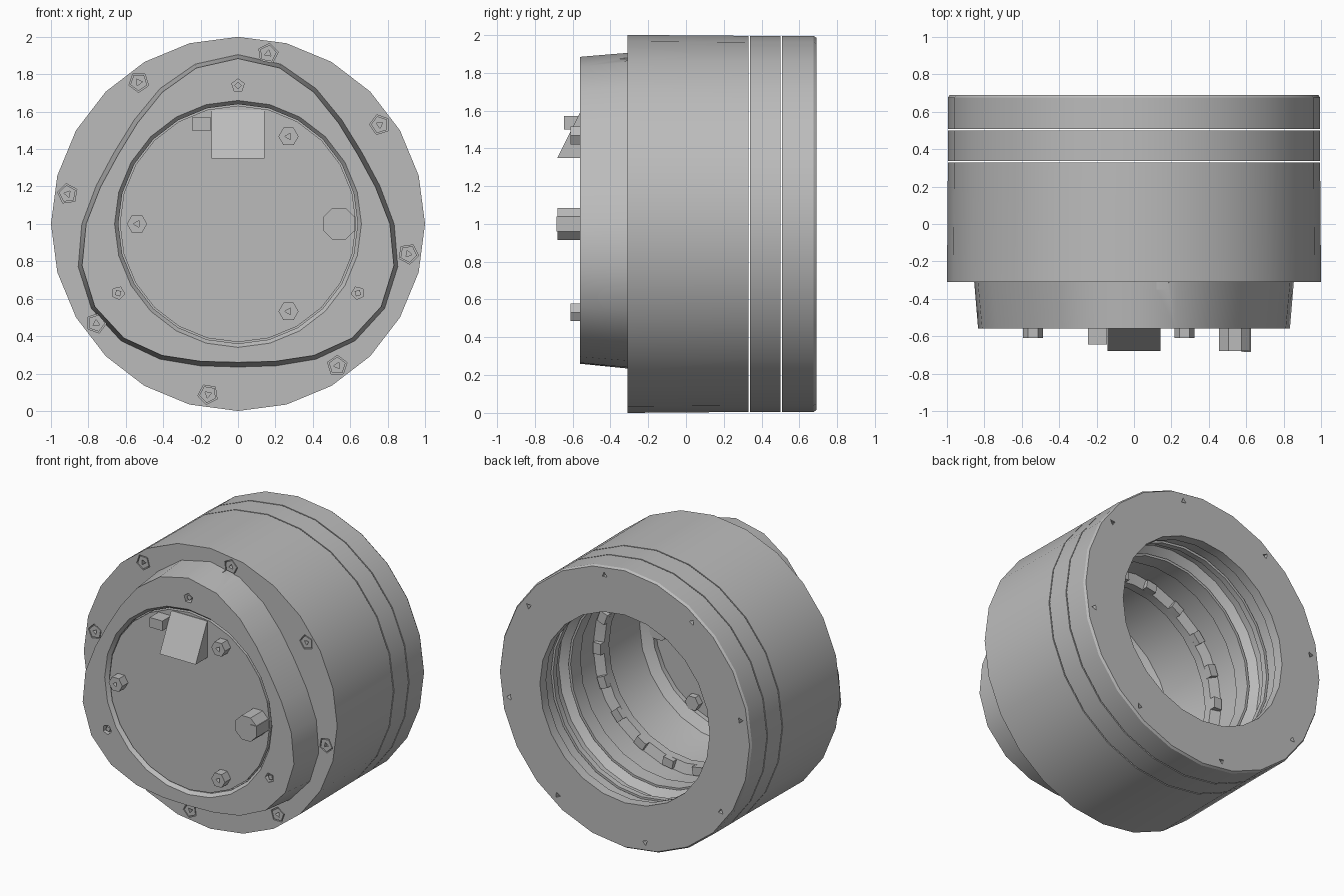
import bpy, bmesh, math
from mathutils import Matrix

if "Cube" in bpy.data.objects:
    bpy.data.objects.remove(bpy.data.objects["Cube"])

SIDES = 24
CZ = 1.0  # height of the barrel axis

grey = bpy.data.materials.new("plain_grey")
grey.diffuse_color = (0.5, 0.5, 0.5, 1)
grey.use_nodes = True
grey.node_tree.nodes["Principled BSDF"].inputs["Base Color"].default_value = grey.diffuse_color


def finish(name, bm):
    bmesh.ops.recalc_face_normals(bm, faces=bm.faces)
    me = bpy.data.meshes.new(name)
    bm.to_mesh(me)
    bm.free()
    me.materials.append(grey)
    ob = bpy.data.objects.new(name, me)
    bpy.context.collection.objects.link(ob)
    return ob


def activate(ob):
    bpy.ops.object.select_all(action='DESELECT')
    ob.select_set(True)
    bpy.context.view_layer.objects.active = ob


def smooth(ob, deg=30):
    activate(ob)
    bpy.ops.object.shade_smooth_by_angle(angle=math.radians(deg))


def shell(name, profile):
    """Closed profile of (radius, y, three-lobe amount) turned about the axis."""
    bm = bmesh.new()
    rings = []
    for r, y, lobe in profile:
        ring = []
        for i in range(SIDES):
            a = math.pi / 2 + 2 * math.pi * i / SIDES
            rr = r + lobe * math.cos(3 * (a - math.pi / 2))
            ring.append(bm.verts.new((rr * math.cos(a), y, CZ + rr * math.sin(a))))
        rings.append(ring)
    for k, ring in enumerate(rings):
        nxt = rings[(k + 1) % len(rings)]
        for i in range(SIDES):
            j = (i + 1) % SIDES
            bm.faces.new((ring[i], ring[j], nxt[j], nxt[i]))
    return finish(name, bm)


def prism(bm, n, x, z, r, y0, y1, rot=0.0):
    loops = [[bm.verts.new((x + r * math.cos(rot + 2 * math.pi * i / n), y,
                            z + r * math.sin(rot + 2 * math.pi * i / n)))
              for i in range(n)] for y in (y0, y1)]
    bm.faces.new(loops[0])
    bm.faces.new(loops[1])
    for i in range(n):
        j = (i + 1) % n
        bm.faces.new((loops[0][i], loops[0][j], loops[1][j], loops[1][i]))


def prisms(name, places, n, r, y0, y1):
    bm = bmesh.new()
    for x, z, a in places:
        prism(bm, n, x, z, r, y0, y1, a)
    return finish(name, bm)


def circle(radius, start, count):
    out = []
    for i in range(count):
        a = math.radians(start) + 2 * math.pi * i / count
        out.append((radius * math.cos(a), CZ + radius * math.sin(a), a))
    return out


def box(bm, size, centre, turn=0.0):
    m = (Matrix.Translation(centre) @ Matrix.Rotation(turn, 4, 'Y')
         @ Matrix.Diagonal((*size, 1)))
    bmesh.ops.create_cube(bm, size=1, matrix=m)


def cut(ob, cutter):
    cutter.hide_render = True
    mod = ob.modifiers.new("cut", 'BOOLEAN')
    mod.operation = 'DIFFERENCE'
    mod.solver = 'EXACT'
    mod.object = cutter
    activate(ob)
    bpy.ops.object.modifier_apply(modifier=mod.name)
    bpy.data.objects.remove(cutter, do_unlink=True)


flange = circle(0.925, 80, 8)
nose = circle(0.74, 90, 3)
cover = circle(0.54, 60, 3)

# Housing: round barrel, three-lobed nose and stepped bore in one turned profile
housing = shell("housing", [
    (0.995, 0.33, 0), (1.0, -0.31, 0), (0.835, -0.31, 0.07), (0.812, -0.56, 0.072),
    (0.66, -0.56, 0), (0.64, -0.535, 0), (0.64, -0.50, 0), (0.59, -0.50, 0),
    (0.59, -0.46, 0), (0.66, -0.42, 0), (0.70, -0.10, 0), (0.70, -0.06, 0),
    (0.65, -0.06, 0), (0.65, 0.0, 0), (0.72, 0.02, 0), (0.72, 0.22, 0),
    (0.68, 0.22, 0), (0.68, 0.33, 0)])
cut(housing, prisms("bolt_pockets", flange, 5, 0.055, -0.35, -0.27))
cut(housing, prisms("nose_pockets", nose, 5, 0.035, -0.60, -0.52))
smooth(housing)

# Two rear clamp rings, parted by thin seams
mid_ring = shell("middle_ring", [
    (0.995, 0.338, 0), (0.995, 0.50, 0), (0.70, 0.50, 0), (0.70, 0.46, 0),
    (0.74, 0.45, 0), (0.74, 0.38, 0), (0.69, 0.338, 0)])
smooth(mid_ring)
rear_ring = shell("rear_ring", [
    (0.995, 0.508, 0), (0.995, 0.675, 0), (0.985, 0.69, 0), (0.67, 0.69, 0),
    (0.67, 0.62, 0), (0.71, 0.60, 0), (0.71, 0.508, 0)])
cut(rear_ring, prisms("rear_holes", flange, 3, 0.022, 0.64, 0.75))
smooth(rear_ring)

# Stop teeth round the inner ledge
bm = bmesh.new()
for x, z, a in circle(0.675, 0, 18):
    box(bm, (0.06, 0.05, 0.08), (x, 0.015, z), -a)
finish("inner_teeth", bm)

# Front cover disc
cover_disc = prisms("cover_disc", [(0, CZ, 0)], SIDES, 0.632, -0.545, -0.495)

# Bolts with three-sided sockets
for name, places, n, r, y0, y1 in (
        ("flange_bolts", flange, 5, 0.047, -0.309, -0.26),
        ("cover_bolts", cover, 6, 0.054, -0.61, -0.45)):
    bolts = prisms(name, places, n, r, y0, y1)
    cut(bolts, prisms("sockets", places, 3, 0.02, y0 - 0.03, y0 + 0.03))

# Pointed pins at the bottom of the nose pockets
prisms("nose_pins", nose, 4, 0.02, -0.55, -0.51)

# Cable outlet stub with its clip against the rim
stub = prisms("outlet_stub", [(0.54, CZ, math.pi / 8)], 8, 0.092, -0.68, -0.45)
smooth(stub, 20)
bm = bmesh.new()
box(bm, (0.05, 0.14, 0.08), (0.60, -0.615, CZ))
finish("outlet_clip", bm)

# Sloping hood, deepest at its lower edge
bm = bmesh.new()
side = [(-0.54, 1.35), (-0.68, 1.35), (-0.55, 1.61), (-0.54, 1.61)]
ends = [[bm.verts.new((x, y, z)) for y, z in side] for x in (-0.142, 0.142)]
for e in ends:
    bm.faces.new(e)
for i in range(4):
    j = (i + 1) % 4
    bm.faces.new((ends[0][i], ends[0][j], ends[1][j], ends[1][i]))
finish("hood", bm)

# Small block beside the hood
bm = bmesh.new()
box(bm, (0.10, 0.11, 0.07), (-0.195, -0.59, 1.535))
finish("side_block", bm)
